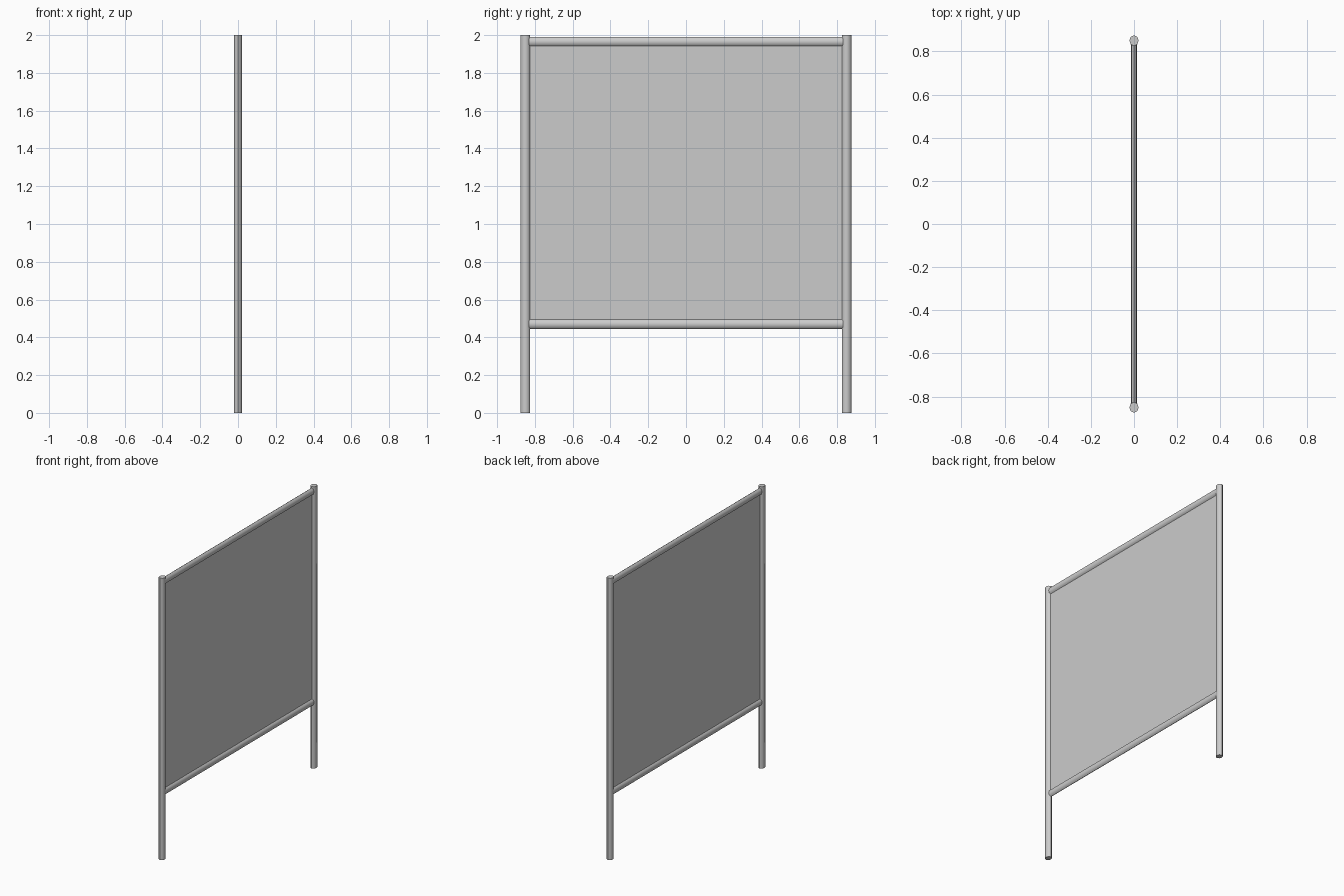
import bpy
from math import radians
from mathutils import Matrix

cube = bpy.data.objects.get("Cube")
if cube:
    bpy.data.objects.remove(cube, do_unlink=True)

metal = bpy.data.materials.new("grey metal")
metal.use_nodes = True
grey = (0.6, 0.6, 0.6, 1)
metal.diffuse_color = grey
metal.node_tree.nodes["Principled BSDF"].inputs["Base Color"].default_value = grey

SIDES = 8
POST_Y, POST_R = 0.85, 0.025
RAIL_LOW, RAIL_HIGH, RAIL_R = 0.47, 1.965, 0.025


def finish(name):
    obj = bpy.context.object
    obj.name = name
    obj.data.materials.append(metal)
    return obj


def tube(name, length, radius, location, rotation, squash=1):
    bpy.ops.mesh.primitive_cylinder_add(vertices=SIDES, radius=radius, depth=length)
    obj = finish(name)
    obj.data.transform(Matrix.Diagonal((squash, 1, 1, 1)))
    obj.data.transform(Matrix.Rotation(radians(rotation), 4, "X"))
    obj.location = location
    bpy.ops.object.shade_smooth_by_angle(angle=radians(50))


# Upright posts
for side, name in ((-1, "front_post"), (1, "back_post")):
    tube(name, 2, POST_R, (0, side * POST_Y, 1), 0, 0.85)

# Horizontal rails
for z, name in ((RAIL_LOW, "lower_rail"), (RAIL_HIGH, "upper_rail")):
    tube(name, 1.665, RAIL_R, (0, 0, z), 90, 0.6)

# Thin sheet stretched inside the frame
bpy.ops.mesh.primitive_cube_add(size=1)
panel = finish("panel")
panel.data.transform(Matrix.Diagonal((0.004, 2 * POST_Y, RAIL_HIGH - RAIL_LOW, 1)))
panel.location.z = (RAIL_LOW + RAIL_HIGH) / 2
